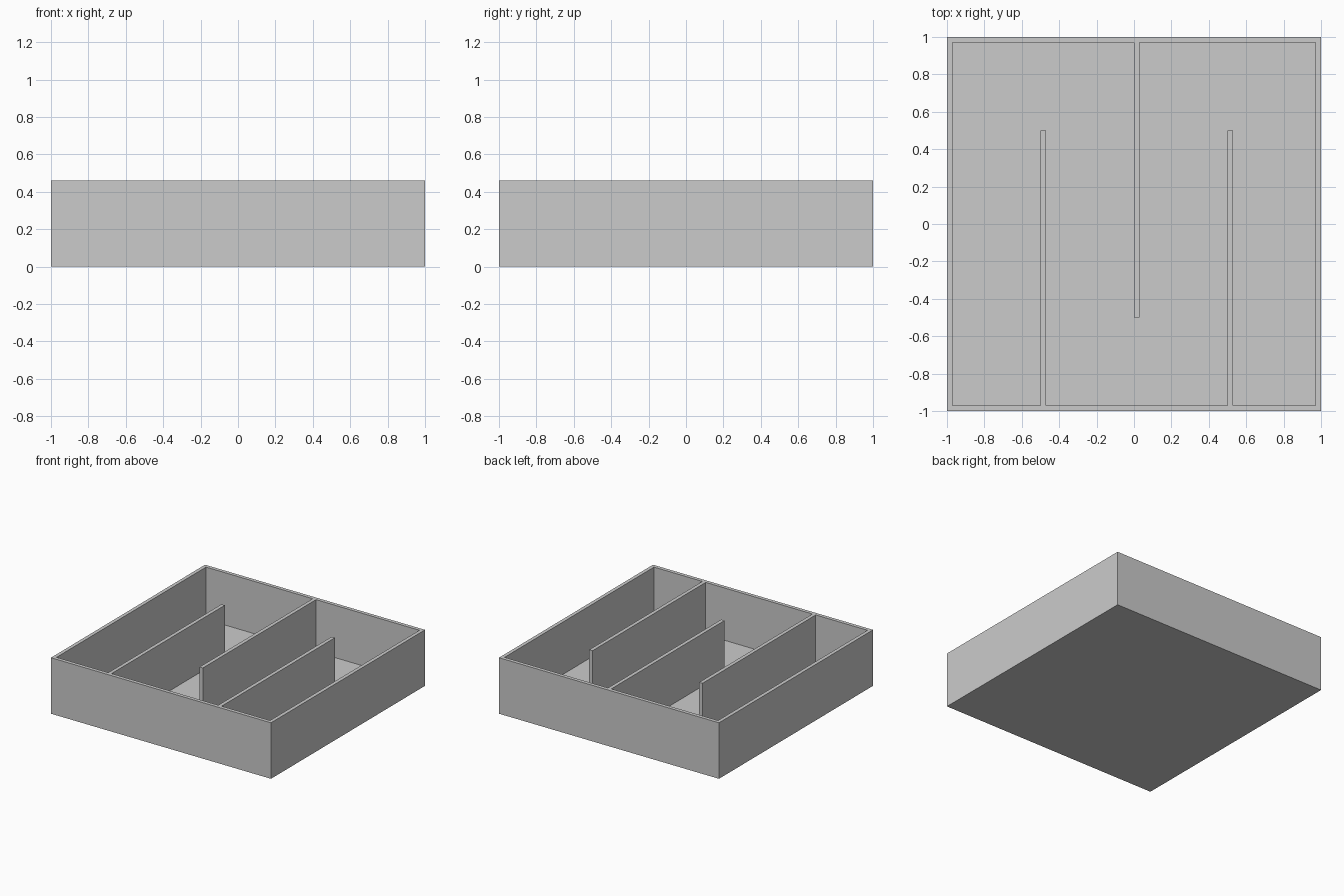
import bpy, bmesh

if "Cube" in bpy.data.objects:
    bpy.data.objects.remove(bpy.data.objects["Cube"])

H, T = 0.46, 0.03          # tray height, wall and floor thickness
I = 1 - T                  # inner face of the outer walls


def prism(name, outline, z0, z1):
    """Extrude a closed xy outline from z0 to z1."""
    bm = bmesh.new()
    face = bm.faces.new([bm.verts.new((x, y, z0)) for x, y in outline])
    ext = bmesh.ops.extrude_face_region(bm, geom=[face])
    verts = [g for g in ext["geom"] if isinstance(g, bmesh.types.BMVert)]
    bmesh.ops.translate(bm, verts=verts, vec=(0, 0, z1 - z0))
    bmesh.ops.recalc_face_normals(bm, faces=bm.faces)
    mesh = bpy.data.meshes.new(name)
    bm.to_mesh(mesh)
    bm.free()
    obj = bpy.data.objects.new(name, mesh)
    bpy.context.collection.objects.link(obj)
    return obj


# Solid block
tray = prism("maze_tray", [(-1, -1), (1, -1), (1, 1), (-1, 1)], 0, H)

# Winding cavity: the outline steps around each partition
outline = [(-I, -I)]
for x in (-0.5, 0.5):      # partitions from the front wall
    outline += [(x, -I), (x, 0.5), (x + T, 0.5), (x + T, -I)]
outline += [(I, -I), (I, I)]
outline += [(T, I), (T, -0.5), (0, -0.5), (0, I)]   # partition from the back wall
outline += [(-I, I)]
cavity = prism("cavity_cutter", outline, T, H + 0.2)

# Carve the cavity, leaving floor, walls and partitions in one piece
cut = tray.modifiers.new("cavity", "BOOLEAN")
cut.operation = "DIFFERENCE"
cut.solver = "EXACT"
cut.object = cavity
bpy.context.view_layer.objects.active = tray
tray.select_set(True)
bpy.ops.object.modifier_apply(modifier=cut.name)
bpy.data.objects.remove(cavity)
